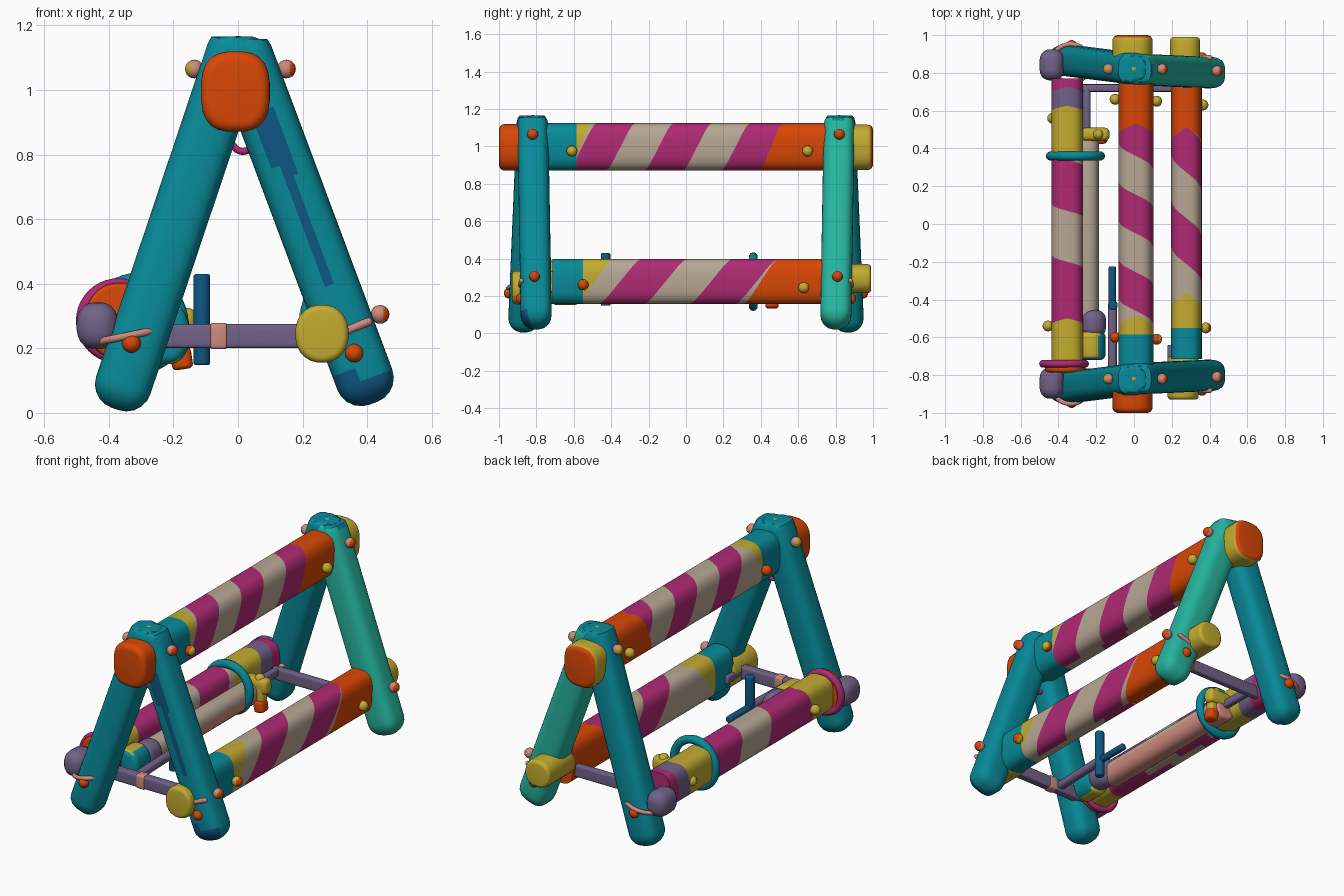
import bpy, bmesh, math
from mathutils import Vector, Matrix

if "Cube" in bpy.data.objects:
    bpy.data.objects.remove(bpy.data.objects["Cube"])


def mat(name, r, g, b):
    m = bpy.data.materials.new(name)
    lin = [((c / 255 + 0.055) / 1.055) ** 2.4 if c > 10 else c / 255 / 12.92 for c in (r, g, b)]
    m.diffuse_color = (*lin, 1)
    m.use_nodes = True
    m.node_tree.nodes["Principled BSDF"].inputs["Base Color"].default_value = m.diffuse_color
    return m


TEAL = mat("teal", 8, 139, 154)
GREEN = mat("sea green", 38, 181, 159)
BLUE = mat("deep blue", 14, 88, 133)
ORANGE = mat("orange", 217, 71, 6)
YELLOW = mat("mustard yellow", 195, 172, 48)
MAGENTA = mat("magenta", 176, 42, 116)
BEIGE = mat("beige", 184, 168, 149)
PURPLE = mat("dusty purple", 114, 98, 136)
PINK = mat("dusty pink", 208, 138, 124)


def finish(name, bm, mats, rule=None, angle=40):
    bm.normal_update()
    if rule:
        for f in bm.faces:
            f.material_index = rule(f.calc_center_median(), f.normal)
    me = bpy.data.meshes.new(name)
    bm.to_mesh(me)
    bm.free()
    for m in mats:
        me.materials.append(m)
    for p in me.polygons:
        p.use_smooth = True
    me.set_sharp_from_angle(angle=math.radians(angle))
    ob = bpy.data.objects.new(name, me)
    bpy.context.collection.objects.link(ob)
    return ob


def sup(t, n):
    c, s = math.cos(t), math.sin(t)
    return (math.copysign(abs(c) ** (2 / n), c), math.copysign(abs(s) ** (2 / n), s))


def bar(name, p0, p1, a, b, mats, r=0.02, n=3.0, rule=None, rows=1, top=None, N=24):
    """Rounded bar between two points, with a squarish section and soft ends."""
    p0, p1 = Vector(p0), Vector(p1)
    d = (p1 - p0).normalized()
    L = (p1 - p0).length
    hint = Vector((0, 1, 0)) if abs(d.z) > 0.6 else Vector((0, 0, 1))
    v = (hint - d * hint.dot(d)).normalized()
    u = v.cross(d)
    r = min(r, 0.95 * min(a, b), L / 2.01)
    ends = [(r * (1 - math.sin(q)), r * (1 - math.cos(q)))
            for q in [math.pi / 2 * (1 - k / 5) for k in range(6)]]
    prof = ends + [(r + (L - 2 * r) * k / rows, 0) for k in range(1, rows)]
    prof += [(L - t, i) for t, i in reversed(ends)]
    bm = bmesh.new()
    rings = []
    for t, ins in prof:
        ring = []
        for i in range(N):
            x, y = sup(2 * math.pi * (i + 0.5) / N, n)
            co = p0 + d * t + u * x * (a - ins) + v * y * (b - ins)
            if top:
                co.z = min(co.z, top)
            ring.append(bm.verts.new(co))
        rings.append(ring)
    for A, B in zip(rings, rings[1:]):
        for i in range(N):
            bm.faces.new((A[i], A[(i + 1) % N], B[(i + 1) % N], B[i]))
    bm.faces.new(rings[0])
    bm.faces.new(rings[-1])
    bmesh.ops.recalc_face_normals(bm, faces=bm.faces[:])
    return finish(name, bm, mats, rule)


def striped_pole(name, cx, cz, a, b, y0, y1, twist, half, low, first, count, high, N=48):
    """Pole along y with slanted stripes (each 'half' wide) between low and high end bands.
    low: [(end, mat)], high: [(start, mat)]; first: (start, mat, next mat)."""
    pts = [sup(-math.pi / 2 + 2 * math.pi * i / N, 3) for i in range(N + 1)]
    arc = [0.0]
    for p, q in zip(pts, pts[1:]):
        arc.append(arc[-1] + math.hypot((q[0] - p[0]) * a, (q[1] - p[1]) * b))
    turn = [s / arc[-1] - 0.25 for s in arc]          # 0 on the +x side, 0.25 on top
    stripes = [(first[0] + k * half, first[1 + k % 2]) for k in range(count)]
    mats = list(dict.fromkeys([m for _, m in low + stripes + high]))
    colours = [m for _, m in low] + [m for _, m in stripes] + [m for _, m in high]
    bm = bmesh.new()

    def edges(i):
        t = turn[i] * twist
        sym = min(turn[i], 0.5 - turn[i]) * twist     # end bands lean the same way on both sides
        lo = [e for e, _ in low]
        lo[-1] += 0.9 * sym
        lo[-1] = max(lo[-1], lo[0])
        hi = [e + 0.8 * sym for e, _ in high]
        mid = [min(max(s + t, lo[-1]), hi[0]) for s, _ in stripes[1:]]
        return [min(max(y, y0), y1) for y in [y0] + lo + mid + hi + [y1]]

    def at(i, y):
        return Vector((cx + a * pts[i][0], y, cz + b * pts[i][1]))
    for i in range(N):
        e, g = edges(i), edges(i + 1)
        for j, m in enumerate(colours):
            q = [at(i, e[j]), at(i, e[j + 1]), at(i + 1, g[j + 1]), at(i + 1, g[j])]
            q = [p for k, p in enumerate(q) if (p - q[k - 1]).length > 1e-5]
            if len(q) > 2:
                f = bm.faces.new([bm.verts.new(p) for p in q])
                f.material_index = mats.index(m)
    for y, m in ((y0, colours[0]), (y1, colours[-1])):
        f = bm.faces.new([bm.verts.new(at(i, y)) for i in range(N)])
        f.material_index = mats.index(m)
    bmesh.ops.remove_doubles(bm, verts=bm.verts[:], dist=1e-5)
    bmesh.ops.recalc_face_normals(bm, faces=bm.faces[:])
    return finish(name, bm, mats)


def peg(name, loc, out, body, tip, r=0.029):
    bm = bmesh.new()
    bmesh.ops.create_uvsphere(bm, u_segments=16, v_segments=10, radius=r)
    bm.transform(Matrix.Translation(loc))
    o = Vector(out)
    finish(name, bm, [body, tip], lambda c, nn: int(nn.dot(o) > 0.45), 180)


def ring(name, loc, rx, ry, minor, m, rot):
    """Torus loop with half sizes rx, ry, turned by rot."""
    bm = bmesh.new()
    U, V = 40, 10
    vs = []
    for i in range(U):
        t = 2 * math.pi * i / U
        for j in range(V):
            p = 2 * math.pi * j / V
            k = minor * math.cos(p)
            vs.append(bm.verts.new(((rx + k) * math.cos(t), (ry + k) * math.sin(t), minor * math.sin(p))))
    for i in range(U):
        for j in range(V):
            i2, j2 = (i + 1) % U, (j + 1) % V
            bm.faces.new((vs[i * V + j], vs[i2 * V + j], vs[i2 * V + j2], vs[i * V + j2]))
    R = Matrix.Rotation(rot[1], 4, 'Y') @ Matrix.Rotation(rot[0], 4, 'X')
    bm.transform(Matrix.Translation(loc) @ R)
    finish(name, bm, [m], None, 180)


def worn_paint(c, n):
    """Narrow blue worn streak on the face of the front right leg, and a small blue toe."""
    off = c.x - (0.42 - 0.374 * (c.z - 0.03))
    streak = 0.75 < c.z < 0.94 and -0.05 < off < 0.03 or 0.40 < c.z <= 0.75 and -0.015 < off < 0.012
    return int(n.y < -0.3 and (streak or c.z < 0.12))


# A-frames, one at each end, with their ropes and pegs
for s, end in ((-1, "front"), (1, "back")):
    bar(end + "_left_leg", (-0.38, s * 0.87, 0.012), (0.015, s * 0.82, 1.19), 0.089, 0.083,
        [TEAL], r=0.08, rows=8, top=1.165)
    bar(end + "_right_leg", (0.42, s * 0.80, 0.03), (-0.01, s * 0.82, 1.18), 0.091, 0.083,
        [TEAL, BLUE] if s < 0 else [GREEN, TEAL], r=0.08, rows=24, top=1.158, N=48,
        rule=worn_paint if s < 0 else lambda c, n: int(c.z > 1.1 and n.z > 0.5))
    bar(end + "_corner_block", (-0.435, s * 0.925, 0.27), (-0.435, s * 0.76, 0.27),
        0.065, 0.073, [PURPLE], r=0.055, n=2.4)
    ring(end + "_left_rope", (-0.335, s * 0.85, 0.24), 0.105, 0.102, 0.012, PINK, (0, -0.2))
    bar(end + "_right_rope", (0.325, s * 0.884, 0.25), (0.415, s * 0.88, 0.287), 0.013, 0.013, [PINK], n=2)
    peg(end + "_upper_right_peg", (0.15, s * 0.82, 1.065), (1, 0, 0), PINK, ORANGE)
    peg(end + "_upper_left_peg", (-0.135, s * 0.82, 1.065), (-1, 0, 0), PINK, YELLOW)
    peg(end + "_top_peg", (0, s * 0.82, 1.148), (0, 0, 1), PINK, YELLOW, 0.02)
    peg(end + "_lower_right_peg", (0.44, s * 0.81, 0.305), (1, 0, 0), PINK, ORANGE)
    peg(end + "_left_foot_peg", (-0.33, s * 0.945, 0.215), (0, s, 0), ORANGE, ORANGE)
    peg(end + "_right_foot_peg", (0.36, s * 0.88, 0.185), (0, s, 0), ORANGE, ORANGE)

# crossbars
bar("front_crossbar", (-0.36, -0.79, 0.238), (0.30, -0.79, 0.238), 0.025, 0.037, [PURPLE], r=0.008, n=6)
bar("front_crossbar_wrap", (-0.085, -0.79, 0.238), (-0.035, -0.79, 0.238), 0.029, 0.041, [PINK], r=0.006, n=6)
bar("back_crossbar", (-0.36, 0.72, 0.238), (0.30, 0.72, 0.238), 0.02, 0.035, [PURPLE], r=0.008, n=6)

# top pole and its end caps
striped_pole("top_pole", 0.01, 0.998, 0.093, 0.127, -0.82, 0.82, 0.38, 0.205,
             [(-0.585, TEAL), (-0.57, YELLOW)], (-0.76, BEIGE, MAGENTA), 7, [(0.455, ORANGE)])
bar("top_pole_front_cap", (-0.008, -1, 0.995), (-0.008, -0.80, 0.995), 0.107, 0.125, [ORANGE], r=0.03, n=2.8)
bar("top_pole_back_cap", (-0.008, 0.80, 0.995), (-0.008, 1, 0.995), 0.107, 0.122,
    [YELLOW, ORANGE], r=0.03, n=2.8, rule=lambda c, n: int(n.y > 0.6))
ring("hanging_loop", (0.015, -0.82, 0.86), 0.04, 0.05, 0.011, MAGENTA, (math.pi / 2, 0))

# lower right pole and its end caps
striped_pole("right_pole", 0.277, 0.278, 0.082, 0.121, -0.715, 0.76, 0.56, 0.243,
             [(-0.55, TEAL), (-0.49, YELLOW)], (-0.595, BEIGE, MAGENTA), 5, [(0.40, ORANGE)])
bar("right_pole_front_cap", (0.26, -0.93, 0.245), (0.26, -0.70, 0.245), 0.083, 0.09, [YELLOW], r=0.02, n=2.2)
bar("right_pole_back_cap", (0.27, 0.74, 0.293), (0.27, 0.99, 0.293), 0.08, 0.078, [YELLOW], r=0.02, n=2.4)

# lower left pole with its collars
striped_pole("left_pole", -0.353, 0.285, 0.084, 0.105, -0.73, 0.77, 0.18, 0.27,
             [(-0.54, YELLOW)], (-0.515, MAGENTA, BEIGE), 4,
             [(0.35, YELLOW), (0.59, PURPLE), (0.69, MAGENTA)])
bar("left_pole_front_disc", (-0.365, -0.785, 0.285), (-0.365, -0.735, 0.285), 0.108, 0.118, [ORANGE], r=0.015, n=2.2)
ring("front_collar", (-0.37, -0.74, 0.285), 0.112, 0.112, 0.02, MAGENTA, (math.pi / 2, 0))
ring("binding_hoop", (-0.31, 0.36, 0.277), 0.133, 0.133, 0.024, TEAL, (math.pi / 2, 0))

# inner rail beside the left pole, with its bulb, drum and spout
bar("inner_rail", (-0.25, -0.5, 0.23), (-0.25, 0.5, 0.23), 0.064, 0.07, [BEIGE, PINK], r=0.02, n=2.4,
    rule=lambda c, n: int(n.z < 0.15))
bar("rail_bulb", (-0.215, -0.60, 0.245), (-0.215, -0.455, 0.245), 0.067, 0.085, [PURPLE], r=0.05, n=2.4)
bar("rail_drum", (-0.225, -0.72, 0.245), (-0.225, -0.57, 0.245), 0.075, 0.095, [YELLOW, TEAL],
    r=0.03, n=2.4, rule=lambda c, n: int(n.x > 0.5 or n.y < -0.7))
bar("rail_strut", (-0.25, 0.48, 0.25), (-0.25, 0.73, 0.25), 0.02, 0.025, [PURPLE], r=0.008)
bar("spout", (-0.28, 0.475, 0.28), (-0.13, 0.475, 0.28), 0.035, 0.045, [YELLOW], r=0.025)
bar("spout_stem", (-0.175, 0.465, 0.17), (-0.175, 0.465, 0.27), 0.026, 0.026, [YELLOW], r=0.01)
bar("spout_nozzle", (-0.17, 0.46, 0.135), (-0.18, 0.46, 0.20), 0.033, 0.036, [ORANGE], r=0.015)
peg("spout_knob", (-0.19, 0.475, 0.315), (0, 0, 1), YELLOW, YELLOW, 0.028)

# cross-shaped handle
bar("handle_upright", (-0.112, -0.43, 0.148), (-0.112, -0.43, 0.43), 0.026, 0.026, [BLUE], r=0.008, n=2)
bar("handle_arm", (-0.115, -0.44, 0.25), (-0.115, -0.225, 0.25), 0.02, 0.02, [BLUE], r=0.008, n=2)
bar("handle_rod", (-0.115, -0.78, 0.24), (-0.115, -0.43, 0.25), 0.024, 0.024, [PURPLE], r=0.008, n=2.5)
bar("right_strut", (0.195, -0.78, 0.24), (0.195, -0.64, 0.24), 0.018, 0.025, [PURPLE], r=0.008)

# pegs on the poles
for i, (x, y, z, sx, body, tip) in enumerate((
        (0.12, -0.61, 0.975, 1, ORANGE, YELLOW), (0.12, 0.65, 0.975, 1, YELLOW, YELLOW),
        (-0.10, -0.60, 0.975, -1, ORANGE, ORANGE), (-0.10, 0.66, 0.975, -1, YELLOW, YELLOW),
        (0.38, -0.55, 0.26, 1, YELLOW, ORANGE), (0.365, 0.63, 0.245, 1, YELLOW, YELLOW),
        (-0.455, -0.54, 0.28, -1, YELLOW, YELLOW), (-0.43, 0.56, 0.28, -1, YELLOW, YELLOW))):
    peg("pole_peg_%d" % (i + 1), (x, y, z), (sx, 0, 0), body, tip)
